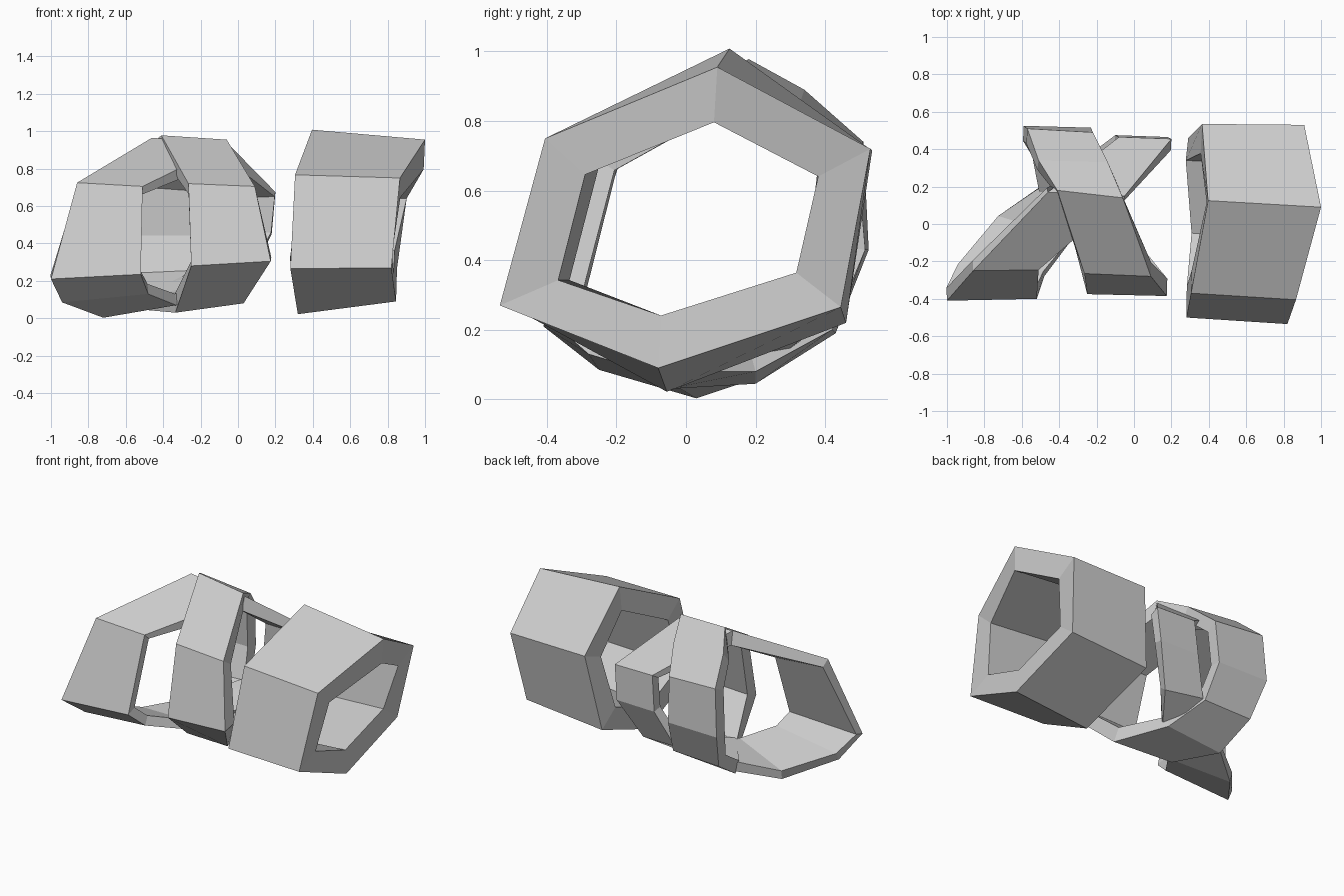
import bpy
import bmesh
from mathutils import Vector

cube = bpy.data.objects.get("Cube")
if cube:
    bpy.data.objects.remove(cube, do_unlink=True)

# One plain grey for the whole sculpture
grey = bpy.data.materials.new("plain_grey")
grey.use_nodes = True
colour = (0.6, 0.6, 0.6, 1)
grey.diffuse_color = colour
grey.node_tree.nodes["Principled BSDF"].inputs["Base Color"].default_value = colour


def make_band(name, right_rim, left_rim, thickness):
    """Closed faceted band joining two rims, thickened towards its centre."""
    mesh = bpy.data.meshes.new(name)
    band = bpy.data.objects.new(name, mesh)
    bpy.context.collection.objects.link(band)
    bm = bmesh.new()
    right = [bm.verts.new(point) for point in right_rim]
    left = [bm.verts.new(point) for point in left_rim]
    count = len(right)
    for i in range(count):
        j = (i + 1) % count
        bm.faces.new((right[i], right[j], left[j], left[i]))
    bm.normal_update()
    # Turn every face away from the middle of the ring
    centre = sum((vert.co for vert in bm.verts), Vector()) / len(bm.verts)
    outward = sum(face.normal.dot(face.calc_center_median() - centre) for face in bm.faces)
    if outward < 0:
        bmesh.ops.reverse_faces(bm, faces=bm.faces)
    bm.to_mesh(mesh)
    bm.free()
    mesh.materials.append(grey)
    wall = band.modifiers.new("wall", "SOLIDIFY")
    wall.thickness = thickness
    wall.offset = -1
    wall.use_even_offset = True
    return band


# Wide hexagonal ring standing apart
make_band(
    "wide_hexagonal_ring",
    [(1, .09, .955), (.91, .53, .72), (.85, .445, .265),
     (.845, -.08, .09), (.82, -.535, .27), (.866, -.405, .75)],
    [(.396, .125, 1.008), (.364, .535, .715), (.29, .46, .22),
     (.32, -.055, .022), (.28, -.5, .265), (.305, -.37, .767)],
    .14)

# Crossed ring running from front left to back right
make_band(
    "long_crossed_ring",
    [(-.52, -.4, .235), (-.51, -.245, .705), (-.05, .15, .93), (.2, .455, .675),
     (.18, .465, .45), (.06, .36, .2), (-.12, .12, .11), (-.33, -.08, .07),
     (-.48, -.28, .13)],
    [(-1, -.41, .21), (-.86, -.25, .725), (-.46, .17, .965), (-.08, .465, .68),
     (-.1, .475, .45), (-.2, .4, .22), (-.5, .2, .06), (-.72, .03, .003),
     (-.94, -.25, .085)],
    .06)

# Crossed ring running from front right to back left
make_band(
    "short_crossed_ring",
    [(.175, -.385, .305), (.09, -.28, .705), (-.06, .14, .955), (-.14, .33, .86),
     (-.22, .49, .72), (-.23, .515, .43), (-.2, .42, .2), (-.1, .2, .08),
     (.03, -.15, .08)],
    [(-.25, -.375, .28), (-.265, -.265, .72), (-.41, .18, .978), (-.51, .34, .89),
     (-.57, .51, .74), (-.59, .525, .43), (-.54, .43, .19), (-.5, .2, .045),
     (-.335, -.05, .03)],
    .08)
